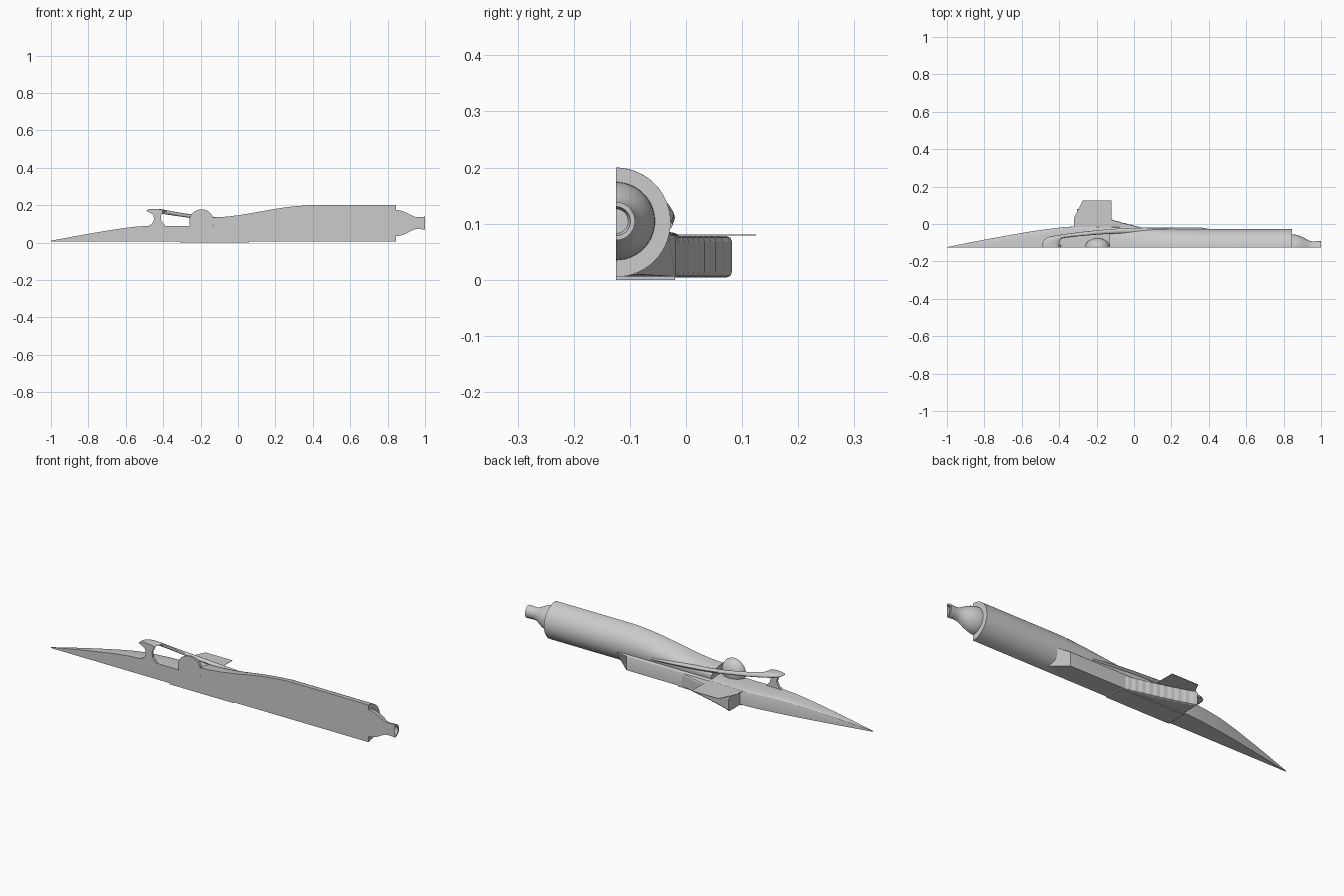
import bpy, bmesh, math

cube = bpy.data.objects.get("Cube")
if cube:
    bpy.data.objects.remove(cube, do_unlink=True)

CUT = -0.125     # plane on which the half model is cut
AXIS = 0.1025    # height of the round body axis

grey = bpy.data.materials.new("plain_grey")
grey.use_nodes = True
grey.diffuse_color = (0.6, 0.6, 0.6, 1)
grey.node_tree.nodes["Principled BSDF"].inputs["Base Color"].default_value = (0.6, 0.6, 0.6, 1)


def finish(name, bm, smooth):
    bmesh.ops.recalc_face_normals(bm, faces=bm.faces)
    mesh = bpy.data.meshes.new(name)
    bm.to_mesh(mesh)
    bm.free()
    obj = bpy.data.objects.new(name, mesh)
    bpy.context.collection.objects.link(obj)
    mesh.materials.append(grey)
    if smooth:
        bpy.ops.object.select_all(action='DESELECT')
        obj.select_set(True)
        bpy.context.view_layer.objects.active = obj
        bpy.ops.object.shade_smooth_by_angle(angle=math.radians(35))
    return obj


def loft(name, rings, smooth=True):
    """Skin closed rings of equal length and cap both ends."""
    bm = bmesh.new()
    loops = [[bm.verts.new(p) for p in ring] for ring in rings]
    n = len(loops[0])
    for a, b in zip(loops, loops[1:]):
        for i in range(n):
            j = (i + 1) % n
            bm.faces.new((a[i], a[j], b[j], b[i]))
    bm.faces.new(loops[0])
    bm.faces.new(loops[-1])
    return finish(name, bm, smooth)


def half_ring(x, width, up, down, zc, n=28):
    """Half ellipse on the +y side of the cut plane."""
    ring = []
    for i in range(n + 1):
        a = math.pi * i / n - math.pi / 2
        ring.append((x, CUT + width * math.cos(a),
                     zc + math.sin(a) * (up if a > 0 else down)))
    return ring


def smoothed(keys, steps=6):
    """Catmull-Rom resampling of key rows."""
    out = []
    for k in range(len(keys) - 1):
        p0, p1 = keys[max(k - 1, 0)], keys[k]
        p2, p3 = keys[k + 1], keys[min(k + 2, len(keys) - 1)]
        for s in range(steps):
            t = s / steps
            out.append([b + 0.5 * t * (c - a + t * (2*a - 5*b + 4*c - d + t * (3*(b - c) + d - a)))
                        for a, b, c, d in zip(p0, p1, p2, p3)])
    return out + [list(keys[-1])]


# Round rear body: x, top height
body_keys = [(-0.13, 0.135), (-0.05, 0.14), (0.05, 0.154), (0.15, 0.172),
             (0.25, 0.188), (0.35, 0.198), (0.42, 0.2), (0.845, 0.2)]
loft("rear_body", [half_ring(x, 0.0975, z - AXIS, 0.0975, AXIS)
                   for x, z in smoothed(body_keys)])

# Low hull with long nose: x, half width, top, bottom, lower corner width
hull_keys = [(-1, 0.002, 0.01, 0.006), (-0.8, 0.041, 0.047, 0.006),
             (-0.6, 0.077, 0.079, 0.006), (-0.48, 0.095, 0.089, 0.006),
             (-0.33, 0.111, 0.09, 0.006), (-0.13, 0.108, 0.09, 0.006),
             (0.1, 0.107, 0.09, 0.006), (0.36, 0.106, 0.09, 0.006)]


def hull_ring(x, w, top, low, corner=1.0):
    side = low + (top - low) * 0.87
    ring = [(x, CUT, low), (x, CUT + w * corner, low)]
    for i in range(13):
        a = math.pi / 2 * i / 12
        ring.append((x, CUT + w * math.cos(a) ** 0.8, side + (top - side) * math.sin(a)))
    return ring


hull = [hull_ring(*k) for k in smoothed(hull_keys)]
hull.append(hull_ring(0.43, 0.094, 0.09, 0.01, 0.4))
loft("hull", hull)

# Tail cone and nozzle
nozzle = [(0.84, 0.07), (0.86, 0.069), (0.88, 0.064), (0.9, 0.056), (0.92, 0.045),
          (0.94, 0.035), (0.955, 0.032), (0.98, 0.033), (1.0, 0.034), (1.0, 0.026), (0.985, 0.022)]
loft("nozzle", [half_ring(x, r, r, r, AXIS + 0.002) for x, r in nozzle])

# Helmet dome
helmet = []
for i in range(1, 24):
    a = math.pi * i / 24
    r = math.sin(a)
    helmet.append(half_ring(-0.195 - 0.066 * math.cos(a), 0.05 * r, 0.065 * r, 0.065 * r, 0.113))
loft("helmet", helmet)

# Cockpit guard band: x/y of outer edge, x/y of inner edge, height
guard_keys = [(-0.49, -0.125, -0.40, -0.125, 0.170), (-0.487, -0.095, -0.398, -0.098, 0.171),
              (-0.465, -0.073, -0.385, -0.078, 0.169), (-0.42, -0.062, -0.35, -0.072, 0.162),
              (-0.3, -0.045, -0.27, -0.063, 0.146), (-0.12, -0.027, -0.13, -0.053, 0.126),
              (0.05, -0.02, 0.05, -0.05, 0.112), (0.22, -0.024, 0.22, -0.05, 0.098)]
band = []
for ox, oy, ix, iy, z in smoothed(guard_keys):
    ring = []
    for i in range(12):
        a = math.tau * i / 12
        t = 0.5 + 0.5 * math.cos(a)
        ring.append((ox + (ix - ox) * t, max(CUT, oy + (iy - oy) * t), z + 0.01 * math.sin(a)))
    band.append(ring)
loft("cockpit_guard", band)

# Guard strut
strut = [(-0.485, 0.085), (-0.46, 0.1), (-0.447, 0.125), (-0.455, 0.15), (-0.48, 0.165),
         (-0.40, 0.165), (-0.412, 0.145), (-0.41, 0.115), (-0.385, 0.085)]
loft("guard_strut", [[(x, y, z) for x, z in strut] for y in (CUT, CUT + 0.012)])

# Thin side fin
fin = [(-0.32, -0.03), (-0.32, 0.035), (-0.275, 0.125), (-0.12, 0.125), (-0.12, 0.0), (-0.12, -0.03)]
loft("side_fin", [[(x, y, z) for x, y in fin] for z in (0.079, 0.081)], False)

# Side pod with a ribbed, tapering outer wall
pod = []
RIBS = 20
for i in range(RIBS + 1):
    t = i / RIBS
    x = -0.305 + 0.345 * t
    y = 0.082 - 0.102 * t ** 0.85 + (0.0025 if i % 2 else 0)
    c = 0.01
    pod.append([(x, -0.05, 0.004), (x, y - c, 0.004), (x, y - 0.003, 0.007), (x, y, 0.004 + c),
                (x, y, 0.078 - c), (x, y - 0.003, 0.075), (x, y - c, 0.078), (x, -0.05, 0.078)])
loft("side_pod", pod, False)

# Floor plate
loft("floor_plate", [[(x, CUT, 0), (x, -0.02, 0), (x, -0.02, 0.008), (x, CUT, 0.008)]
                     for x in (-0.31, 0.06)], False)
